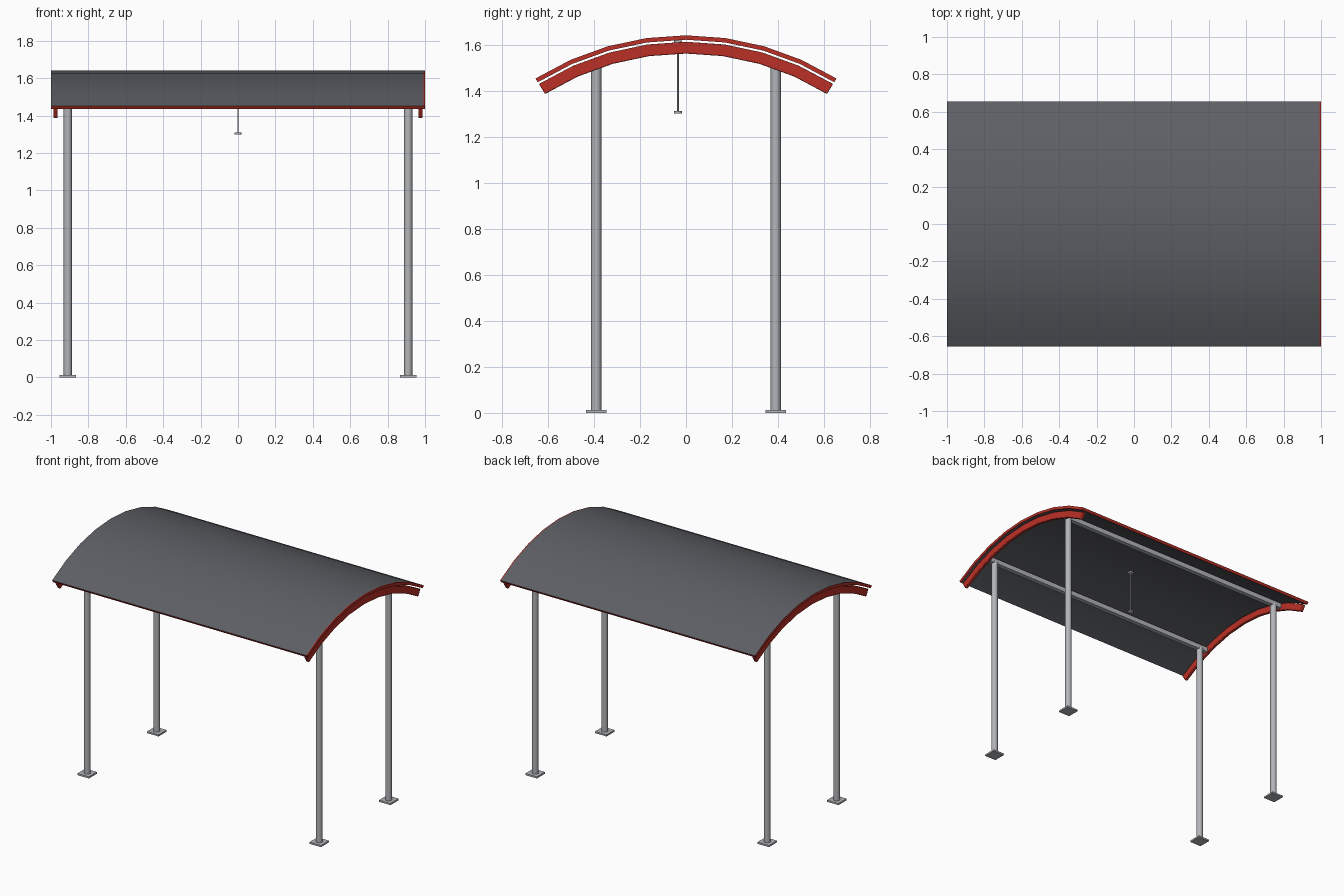
import bpy, bmesh
from math import sin, cos, radians
from mathutils import Vector

if "Cube" in bpy.data.objects:
    bpy.data.objects.remove(bpy.data.objects["Cube"])


def material(name, rgb):
    m = bpy.data.materials.new(name)
    m.use_nodes = True
    m.diffuse_color = (*rgb, 1)
    m.node_tree.nodes["Principled BSDF"].inputs["Base Color"].default_value = (*rgb, 1)
    return m


RED = material("red trim", (0.50, 0.03, 0.02))
GREY = material("dark grey roofing", (0.11, 0.115, 0.13))
STEEL = material("light steel", (0.45, 0.46, 0.48))

CENTRE_Z = 0.406      # axis of the roof curve
HALF_ANGLE = 32


def finish(name, bm, mats, smooth=True):
    bmesh.ops.recalc_face_normals(bm, faces=bm.faces)
    me = bpy.data.meshes.new(name)
    bm.to_mesh(me)
    bm.free()
    for m in mats:
        me.materials.append(m)
    ob = bpy.data.objects.new(name, me)
    bpy.context.collection.objects.link(ob)
    if smooth:
        bpy.ops.object.select_all(action="DESELECT")
        ob.select_set(True)
        bpy.context.view_layer.objects.active = ob
        bpy.ops.object.shade_smooth_by_angle(angle=radians(30))
    return ob


def arched_slab(stations, r_in, r_out, segments=8):
    """Closed slab bent around the x axis, with cross-section cuts at each x station."""
    bm = bmesh.new()
    angles = [radians(-HALF_ANGLE + 2 * HALF_ANGLE * i / segments) for i in range(segments + 1)]
    loop = [(r_out, a) for a in angles] + [(r_in, a) for a in reversed(angles)]
    rings = [[bm.verts.new((x, r * sin(a), CENTRE_Z + r * cos(a))) for r, a in loop]
             for x in stations]
    n = len(loop)
    for a, b in zip(rings, rings[1:]):
        for i in range(n):
            j = (i + 1) % n
            bm.faces.new((a[i], a[j], b[j], b[i]))
    for ring in (rings[0], rings[-1]):
        for i in range(segments):
            bm.faces.new((ring[i], ring[i + 1], ring[n - 2 - i], ring[n - 1 - i]))
    bmesh.ops.recalc_face_normals(bm, faces=bm.faces)
    return bm


def box(name, size, loc, mat):
    bm = bmesh.new()
    bmesh.ops.create_cube(bm, size=1)
    bmesh.ops.scale(bm, vec=size, verts=bm.verts)
    bmesh.ops.translate(bm, vec=loc, verts=bm.verts)
    return finish(name, bm, [mat], smooth=False)


def cylinder(name, radius, z0, z1, x, y, mat, sides=16):
    bm = bmesh.new()
    bmesh.ops.create_cone(bm, cap_ends=True, segments=sides, radius1=radius,
                          radius2=radius, depth=z1 - z0)
    bmesh.ops.translate(bm, vec=(x, y, (z0 + z1) / 2), verts=bm.verts)
    return finish(name, bm, [mat])


# Curved roof: grey sheet with red edges and a narrow red lip on the left end
bm = arched_slab((-1, 0.993, 1), 1.215, 1.234)
for f in bm.faces:
    c = f.calc_center_median()
    radial = Vector((0, c.y, c.z - CENTRE_Z)).normalized()
    sheet = abs(f.normal.dot(radial)) > 0.9 and c.x < 0.9
    f.material_index = 1 if sheet else 0
finish("roof", bm, [RED, GREY])

# Red arched beams under each end of the roof
for side, s in (("left", 1), ("right", -1)):
    beam = arched_slab((s * 0.964, s * 0.986), 1.155, 1.206)
    ob = finish(side + "_arch_beam", beam, [RED])
    bevel = ob.modifiers.new("soft edges", "BEVEL")
    bevel.width = 0.004
    bevel.segments = 2
    bevel.limit_method = "ANGLE"
    bevel.angle_limit = radians(40)

# Posts, base plates and the rails that join the post tops
for row, y in (("front", -0.39), ("back", 0.39)):
    for side, x in (("left", 0.91), ("right", -0.91)):
        cylinder(f"{row}_{side}_post", 0.022, 0.01, 1.515, x, y, STEEL)
        box(f"{row}_{side}_base_plate", (0.09, 0.09, 0.012), (x, y, 0.006), STEEL)
    box(row + "_rail", (1.93, 0.032, 0.035), (0, y, 1.52), STEEL)

# Hanging pendant with a small disc at each end
cylinder("pendant_rod", 0.004, 1.305, 1.615, 0, -0.035, STEEL, 8)
cylinder("pendant_disc", 0.018, 1.3, 1.311, 0, -0.035, STEEL)
cylinder("pendant_ceiling_mount", 0.018, 1.606, 1.617, 0, -0.035, STEEL)
